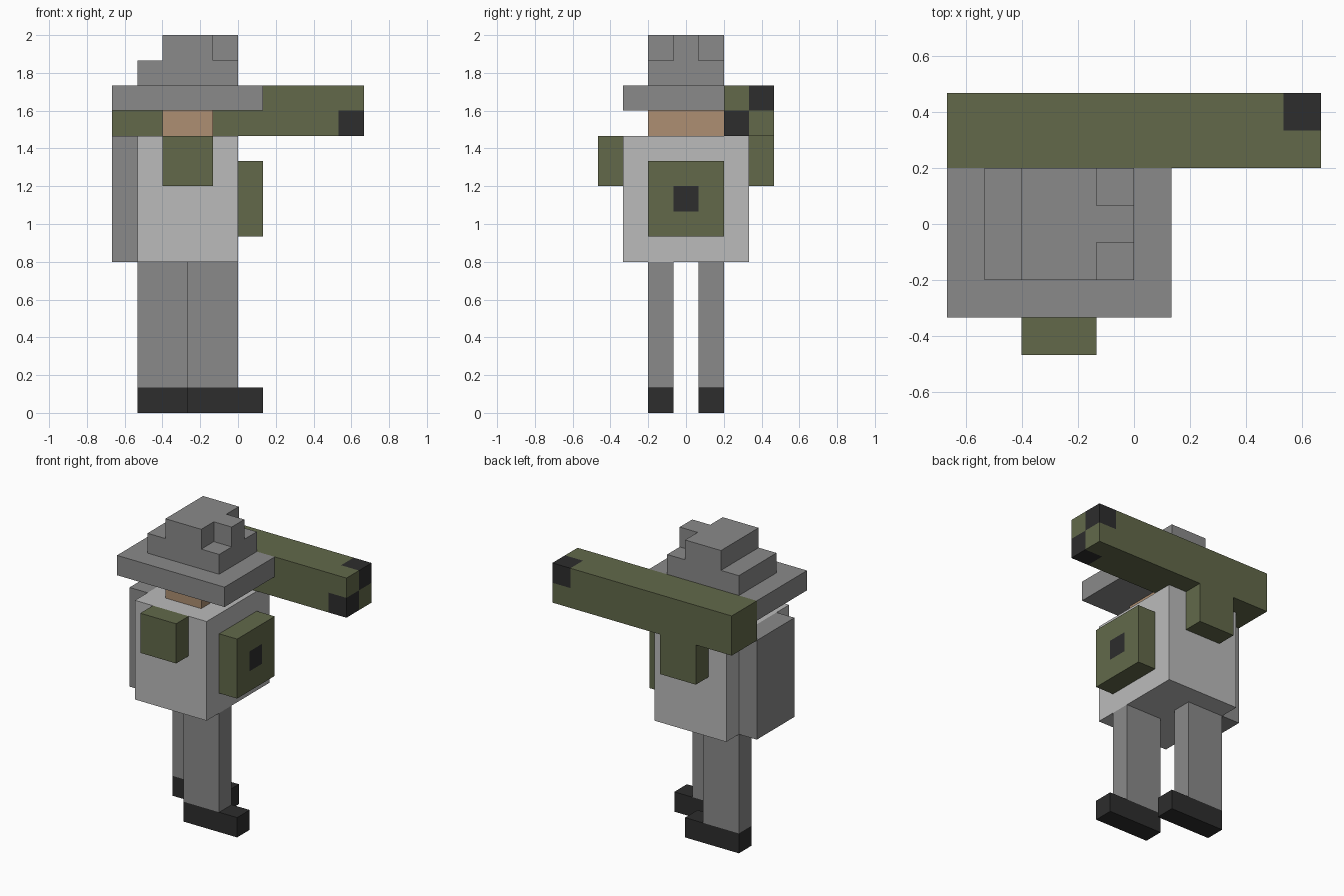
import bpy
import bmesh

U = 2 / 15  # one block

cube = bpy.data.objects.get("Cube")
if cube:
    bpy.data.objects.remove(cube, do_unlink=True)


def linear(c):
    c /= 255
    return c / 12.92 if c <= 0.04045 else ((c + 0.055) / 1.055) ** 2.4


def material(name, r, g, b):
    m = bpy.data.materials.new(name)
    m.use_nodes = True
    col = (linear(r), linear(g), linear(b), 1)
    m.diffuse_color = col
    m.node_tree.nodes["Principled BSDF"].inputs["Base Color"].default_value = col
    return m


GREY = material("grey", 138, 138, 138)
LIGHT = material("light grey", 187, 187, 187)
GREEN = material("olive green", 98, 105, 74)
BLACK = material("charcoal", 45, 45, 45)
SKIN = material("skin", 174, 143, 114)


def prism(name, outline, z0, z1, mat):
    """Extrude a plan outline, given in blocks, from z0 to z1."""
    bm = bmesh.new()
    base = bm.faces.new([bm.verts.new((x * U, y * U, z0 * U)) for x, y in outline])
    ext = bmesh.ops.extrude_face_region(bm, geom=[base])
    top = [v for v in ext["geom"] if isinstance(v, bmesh.types.BMVert)]
    bmesh.ops.translate(bm, verts=top, vec=(0, 0, (z1 - z0) * U))
    bmesh.ops.recalc_face_normals(bm, faces=bm.faces)
    me = bpy.data.meshes.new(name)
    bm.to_mesh(me)
    bm.free()
    me.materials.append(mat)
    ob = bpy.data.objects.new(name, me)
    bpy.context.collection.objects.link(ob)
    return ob


def box(name, x, y, z, mat):
    outline = [(x[0], y[0]), (x[1], y[0]), (x[1], y[1]), (x[0], y[1])]
    return prism(name, outline, z[0], z[1], mat)


# Legs and shoes, one a stride ahead of the other
for side, x, y in (("front", -2, -1.5), ("back", -4, 0.5)):
    box(side + "_leg", (x, x + 2), (y, y + 1), (1, 6), GREY)
    box(side + "_shoe", (x, x + 3), (y, y + 1), (0, 1), BLACK)

# Torso and backpack
box("torso", (-4, 0), (-2.5, 2.5), (6, 11), LIGHT)
box("backpack", (-5, -4), (-1.5, 1.5), (6, 11), GREY)

# Arms on both flanks
for side, y in (("front", -3.5), ("back", 2.5)):
    box(side + "_arm", (-3, -1), (y, y + 1), (9, 11), GREEN)

# Chest pouch with a dark clasp inset in its outer face
pouch = box("chest_pouch", (0, 1), (-1.5, 1.5), (7, 10), GREEN)
pouch.data.materials.append(BLACK)
bm = bmesh.new()
bm.from_mesh(pouch.data)
bm.normal_update()
clasp = max(bm.faces, key=lambda f: f.normal.x)
bmesh.ops.inset_individual(bm, faces=[clasp], thickness=U, use_even_offset=True)
clasp.material_index = 1
bm.to_mesh(pouch.data)
bm.free()

# Head and stepped hat
box("head", (-3, -1), (-1.5, 1.5), (11, 12), SKIN)
box("hat_brim", (-5, 1), (-2.5, 1.5), (12, 13), GREY)
box("hat_band", (-4, 0), (-1.5, 1.5), (13, 14), GREY)
prism("hat_crown", [(-3, -1.5), (-1, -1.5), (-1, -0.5), (0, -0.5),
                    (0, 0.5), (-1, 0.5), (-1, 1.5), (-3, 1.5)], 14, 15, GREY)

# Shoulder tube with a chequered muzzle
box("shoulder_tube", (-5, 4), (1.5, 3.5), (11, 13), GREEN)
for j in range(2):
    for k in range(2):
        box(f"muzzle_block_{j}{k}", (4, 5), (1.5 + j, 2.5 + j), (11 + k, 12 + k),
            BLACK if j == k else GREEN)
